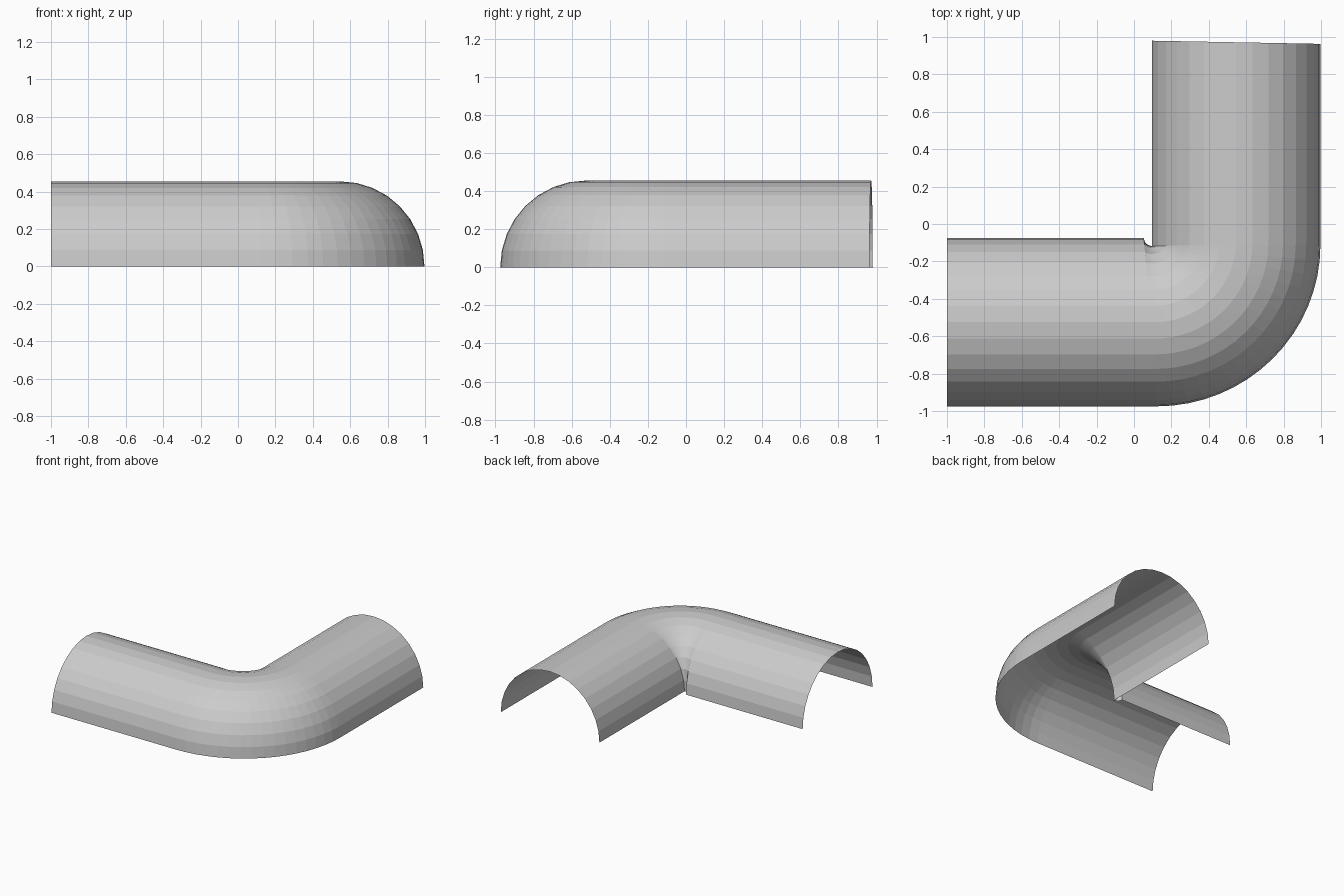
import bpy
import bmesh
from math import sin, cos, pi
from mathutils import Vector

cube = bpy.data.objects.get("Cube")
if cube:
    bpy.data.objects.remove(cube)

RADIUS = 0.455   # height of the arch
SIDES = 16       # facets across the arch
BEND = 16        # facets around the bend


def arch(bm, inner, outer):
    """One half-round ring of vertices from the inner to the outer foot."""
    inner, outer = Vector((*inner, 0)), Vector((*outer, 0))
    mid, half = (inner + outer) / 2, (inner - outer) / 2
    return [bm.verts.new(mid + half * cos(pi * i / SIDES)
                         + Vector((0, 0, RADIUS * sin(pi * i / SIDES))))
            for i in range(SIDES + 1)]


# Feet of each ring: straight run, quarter bend, straight run
feet = [((-1, -0.075), (-1, -0.975))]
for k in range(BEND + 1):
    a = pi / 2 * k / BEND
    feet.append(((0.095 - 0.042 * cos(a), -0.075 - 0.042 * sin(a)),
                 (0.12 + 0.877 * sin(a), -0.11 - 0.865 * cos(a))))
feet.append(((0.095, 0.98), (0.997, 0.963)))

# Half-pipe shell, open below and at both ends
bm = bmesh.new()
rings = [arch(bm, *pair) for pair in feet]
for r, s in zip(rings, rings[1:]):
    for i in range(SIDES):
        bm.faces.new((r[i], r[i + 1], s[i + 1], s[i]))
bmesh.ops.recalc_face_normals(bm, faces=bm.faces)
if sum(f.normal.z for f in bm.faces) < 0:
    bmesh.ops.reverse_faces(bm, faces=bm.faces)

mesh = bpy.data.meshes.new("half_pipe_elbow")
bm.to_mesh(mesh)
bm.free()
elbow = bpy.data.objects.new("half_pipe_elbow", mesh)
bpy.context.collection.objects.link(elbow)

# Plain grey
grey = bpy.data.materials.new("light_grey")
grey.use_nodes = True
colour = (0.6, 0.6, 0.6, 1)
grey.diffuse_color = colour
grey.node_tree.nodes["Principled BSDF"].inputs["Base Color"].default_value = colour
mesh.materials.append(grey)
